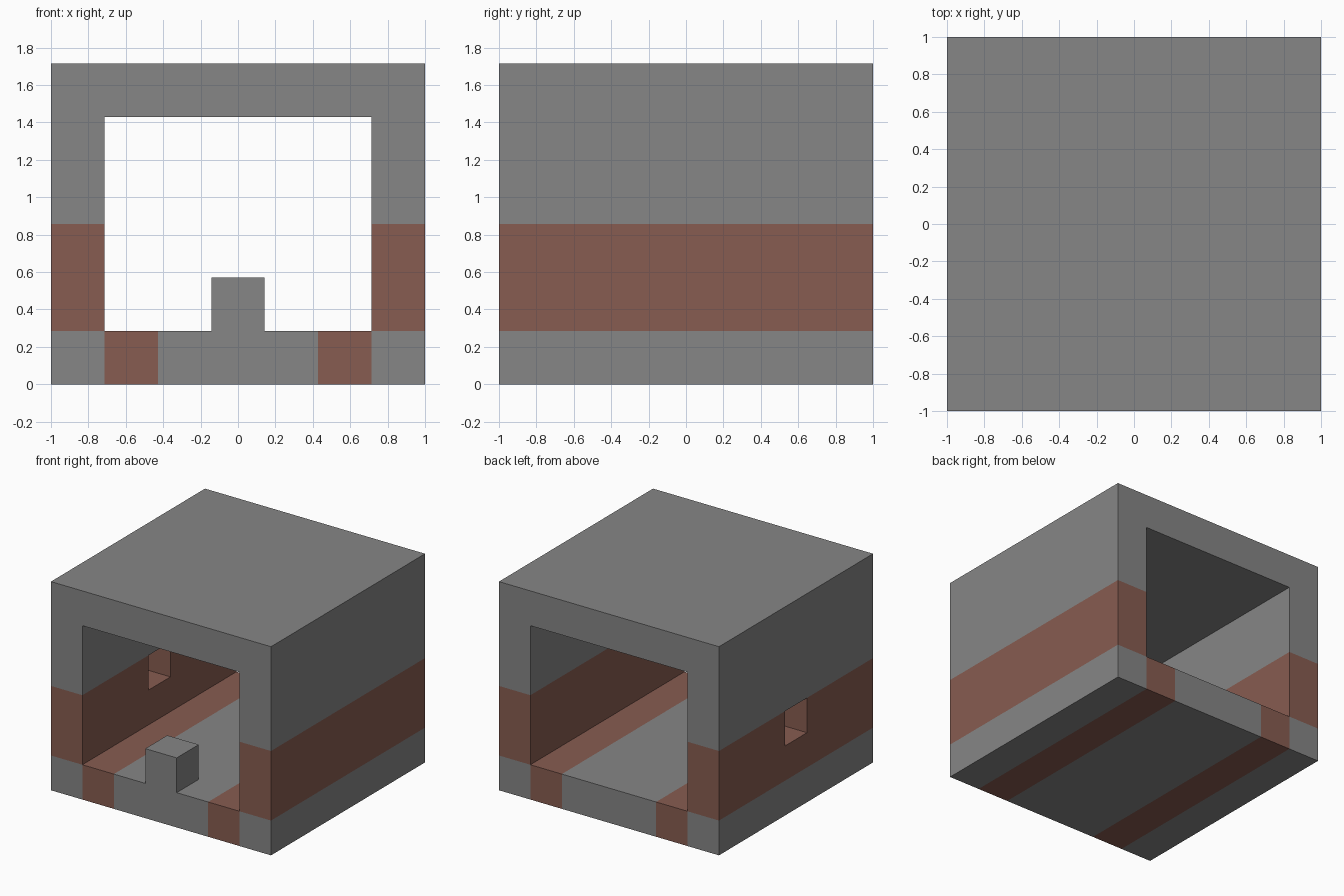
import bpy
import bmesh
from mathutils import Vector

U = 2 / 7  # one block of the building grid

if "Cube" in bpy.data.objects:
    bpy.data.objects.remove(bpy.data.objects["Cube"], do_unlink=True)


def material(name, colour):
    mat = bpy.data.materials.new(name)
    mat.use_nodes = True
    mat.diffuse_color = colour
    mat.node_tree.nodes["Principled BSDF"].inputs["Base Color"].default_value = colour
    return mat


stone = material("stone grey", (0.238, 0.238, 0.238, 1))
brick = material("brick red", (0.242, 0.107, 0.082, 1))


def box(name, low, high):
    """Box between two corners given in blocks."""
    low, high = Vector(low) * U, Vector(high) * U
    bm = bmesh.new()
    bmesh.ops.create_cube(bm, size=1)
    bmesh.ops.scale(bm, vec=high - low, verts=bm.verts)
    bmesh.ops.translate(bm, vec=(low + high) / 2, verts=bm.verts)
    mesh = bpy.data.meshes.new(name)
    bm.to_mesh(mesh)
    bm.free()
    obj = bpy.data.objects.new(name, mesh)
    bpy.context.collection.objects.link(obj)
    return obj


def is_brick(point):
    """Brick runs as a band in both walls and as a strip beside each wall in the floor."""
    x, z = abs(point.x) / U, point.z / U
    wall_band = x > 2.5 and 1 < z < 3
    floor_strip = 1.5 < x < 2.5 and z < 1
    return wall_band or floor_strip


# Hollow building, open at the front and back, with a window in one wall
building = box("building", (-3.5, -3.5, 0), (3.5, 3.5, 6))
cutters = [
    box("tunnel_cutter", (-2.5, -4, 1), (2.5, 4, 5)),
    box("window_cutter", (-4, -0.5, 2), (-2, 0.5, 3)),
]
for cutter in cutters:
    cutter.hide_render = True
    cut = building.modifiers.new(cutter.name, "BOOLEAN")
    cut.operation = "DIFFERENCE"
    cut.solver = "EXACT"
    cut.object = cutter

# Bake the openings, then remove the cutters
graph = bpy.context.evaluated_depsgraph_get()
bm = bmesh.new()
bm.from_object(building, graph)
building.modifiers.clear()
for cutter in cutters:
    bpy.data.objects.remove(cutter, do_unlink=True)

# Cut seams along the colour borders
seams = [((x * U, 0, 0), (1, 0, 0)) for x in (-2.5, -1.5, 1.5, 2.5)]
seams += [((0, 0, z * U), (0, 0, 1)) for z in (1, 3)]
bmesh.ops.triangulate(bm, faces=bm.faces)
for point, normal in seams:
    bmesh.ops.bisect_plane(bm, geom=bm.verts[:] + bm.edges[:] + bm.faces[:],
                           dist=0.0001, plane_co=point, plane_no=normal)

# Each face takes the colour of the block just behind it
for face in bm.faces:
    face.normal_update()
    inside = face.calc_center_median() - face.normal * U / 4
    face.material_index = int(is_brick(inside))
bmesh.ops.dissolve_limit(bm, angle_limit=0.01, verts=bm.verts, edges=bm.edges,
                         delimit={"MATERIAL"})
bm.to_mesh(building.data)
bm.free()
building.data.materials.append(stone)
building.data.materials.append(brick)

# Single block standing on the floor at the front opening
step = box("front_block", (-0.5, -3.5, 1), (0.5, -2.5, 2))
step.data.materials.append(stone)
